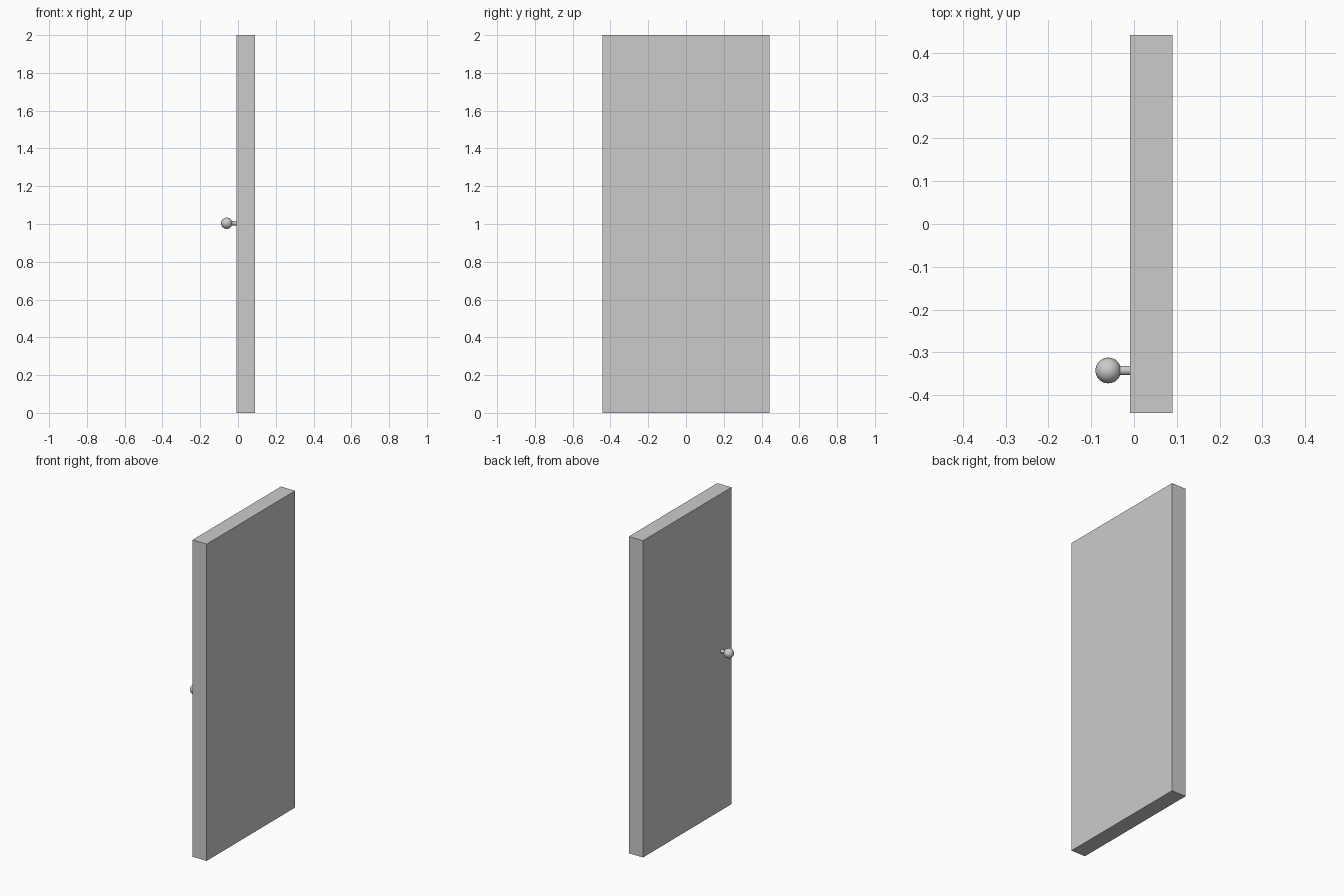
import bpy
from math import pi, radians

if "Cube" in bpy.data.objects:
    bpy.data.objects.remove(bpy.data.objects["Cube"])

KNOB_Y, KNOB_Z = -0.342, 1.004


def smooth(obj):
    bpy.ops.object.shade_smooth_by_angle(angle=radians(35))
    return obj


# Door slab
bpy.ops.mesh.primitive_cube_add(size=1, location=(0.0405, 0, 1))
slab = bpy.context.object
slab.name = "door_slab"
slab.scale = (0.099, 0.882, 2)
bpy.ops.object.transform_apply(location=False, rotation=False, scale=True)

# Stem joining the knob to the slab
bpy.ops.mesh.primitive_cylinder_add(vertices=32, radius=0.011, depth=0.06,
                                    location=(-0.03, KNOB_Y, KNOB_Z),
                                    rotation=(0, pi / 2, 0))
bpy.context.object.name = "knob_stem"
smooth(bpy.context.object)

# Round knob
bpy.ops.mesh.primitive_uv_sphere_add(segments=32, ring_count=16, radius=0.03,
                                     location=(-0.06, KNOB_Y, KNOB_Z))
bpy.context.object.name = "door_knob"
smooth(bpy.context.object)
